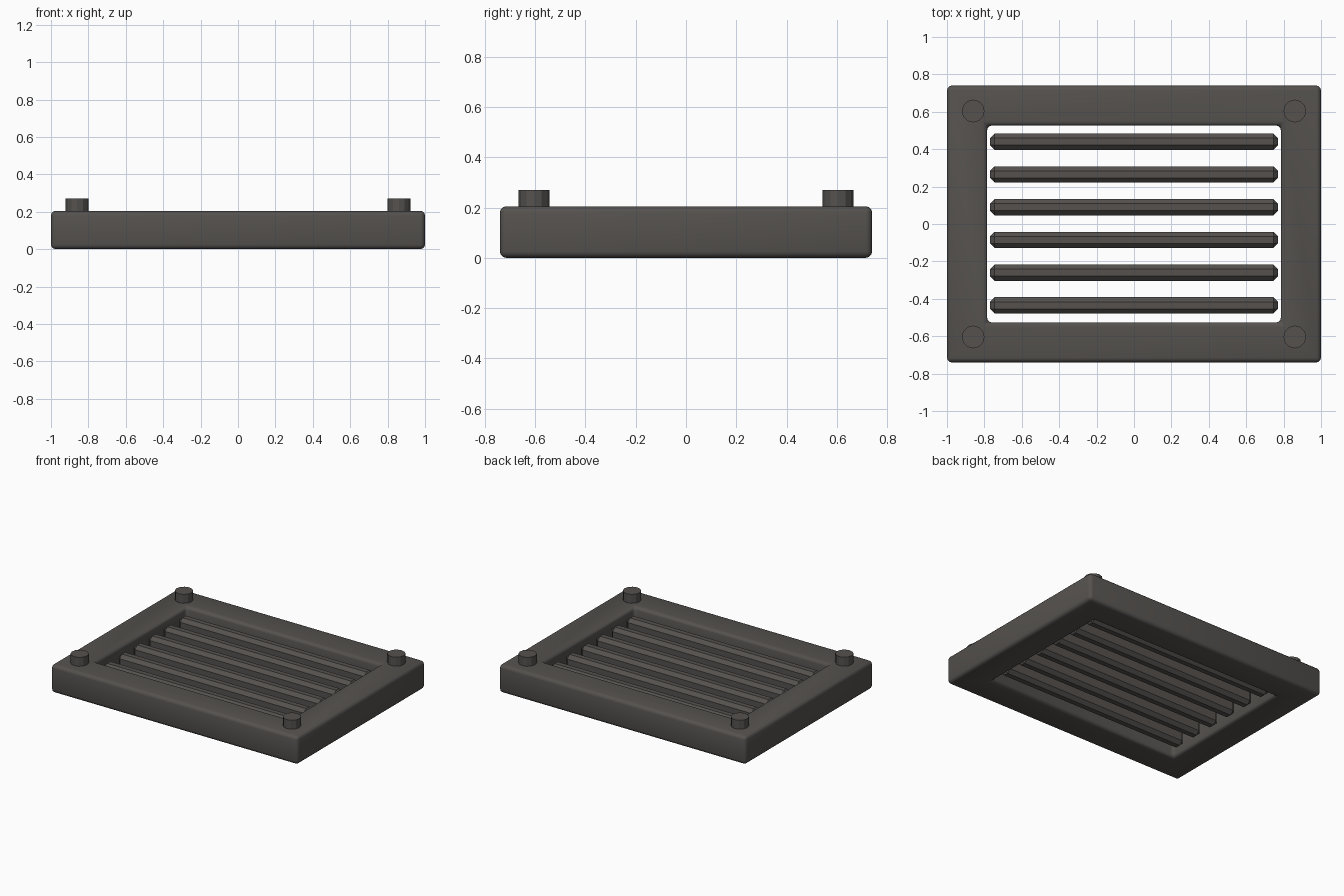
import bpy, bmesh

if "Cube" in bpy.data.objects:
    bpy.data.objects.remove(bpy.data.objects["Cube"])

# Dark metal
metal = bpy.data.materials.new("dark_metal")
metal.diffuse_color = (0.09, 0.083, 0.077, 1)
metal.use_nodes = True
metal.node_tree.nodes["Principled BSDF"].inputs["Base Color"].default_value = metal.diffuse_color


def make_object(name, bm):
    bmesh.ops.recalc_face_normals(bm, faces=bm.faces)
    mesh = bpy.data.meshes.new(name)
    bm.to_mesh(mesh)
    bm.free()
    mesh.materials.append(metal)
    ob = bpy.data.objects.new(name, mesh)
    bpy.context.collection.objects.link(ob)
    return ob


def bevel(ob, width, segments):
    mod = ob.modifiers.new("bevel", 'BEVEL')
    mod.width = width
    mod.segments = segments
    mod.limit_method = 'ANGLE'


# Rectangular frame with a straight-walled opening
def ring(bm, x, y, z):
    return [bm.verts.new((sx * x, sy * y, z))
            for sx, sy in ((-1, -1), (1, -1), (1, 1), (-1, 1))]


bm = bmesh.new()
loops = [ring(bm, 1, 0.74, 0), ring(bm, 1, 0.74, 0.205),
         ring(bm, 0.785, 0.527, 0.205), ring(bm, 0.785, 0.527, 0)]
for k in range(4):
    a, b = loops[k], loops[(k + 1) % 4]
    for i in range(4):
        j = (i + 1) % 4
        bm.faces.new((a[i], a[j], b[j], b[i]))
frame = make_object("frame", bm)
for p in frame.data.polygons:
    p.use_smooth = True
bevel(frame, 0.025, 3)

# Six chamfered slats across the opening
for i in range(6):
    bm = bmesh.new()
    bmesh.ops.create_cube(bm, size=1)
    bmesh.ops.scale(bm, vec=(1.54, 0.087, 0.14), verts=bm.verts)
    slat = make_object(f"slat_{i + 1}", bm)
    slat.location = (0, -0.435 + 0.175 * i, 0.1025)
    bevel(slat, 0.025, 1)

# Corner bolts
for sx in (-1, 1):
    for sy in (-1, 1):
        bm = bmesh.new()
        bmesh.ops.create_cone(bm, cap_ends=True, segments=12,
                              radius1=0.061, radius2=0.061, depth=0.12)
        side = ("front" if sy < 0 else "back") + ("_left" if sx < 0 else "_right")
        bolt = make_object("bolt_" + side, bm)
        bolt.location = (sx * 0.86, sy * 0.604, 0.21)
